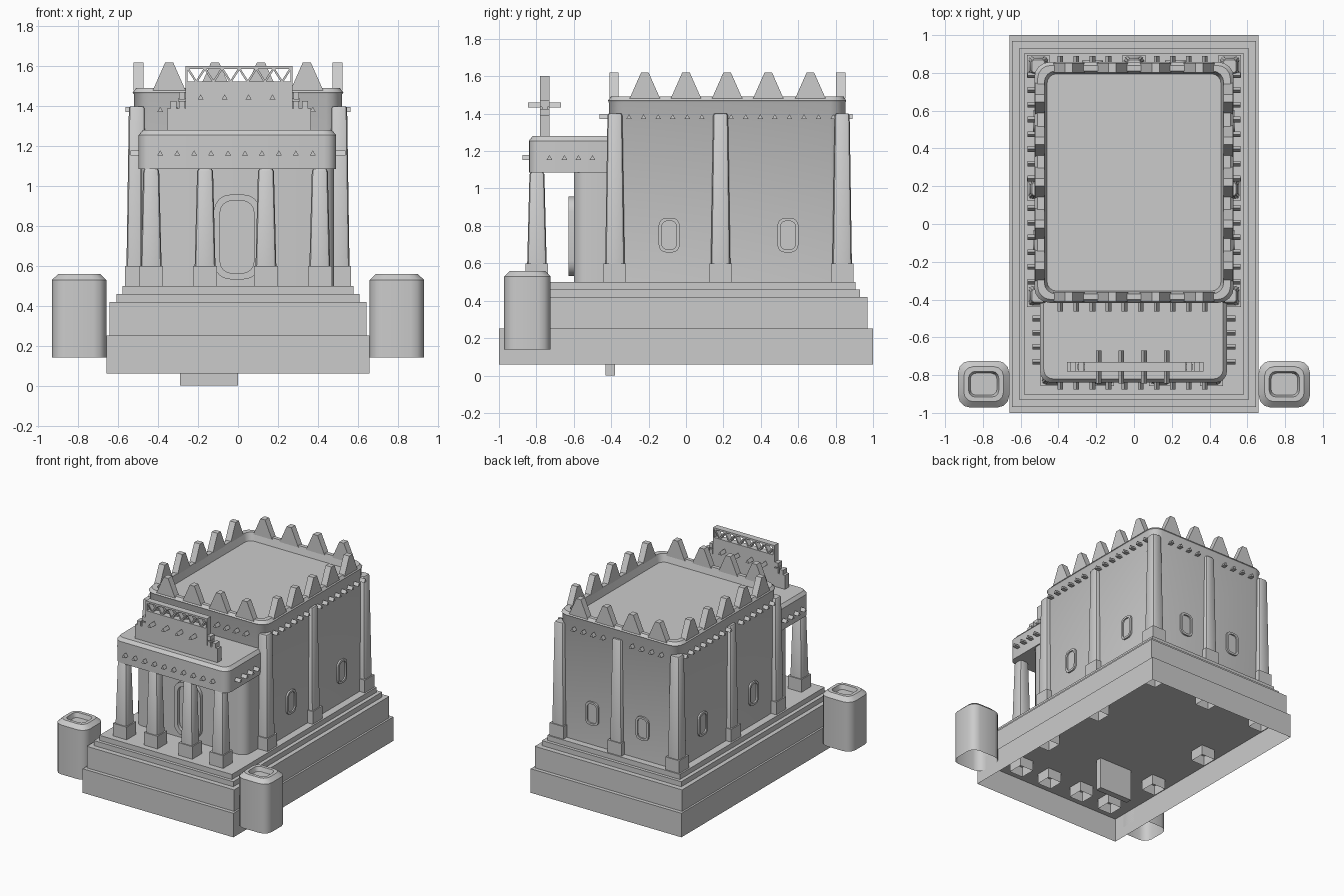
import bpy, bmesh, math
from mathutils import Matrix, Vector

if "Cube" in bpy.data.objects:
    bpy.data.objects.remove(bpy.data.objects["Cube"])


def finish(name, bm, smooth=False):
    bmesh.ops.recalc_face_normals(bm, faces=bm.faces)
    me = bpy.data.meshes.new(name)
    bm.to_mesh(me)
    bm.free()
    ob = bpy.data.objects.new(name, me)
    bpy.context.collection.objects.link(ob)
    if smooth:
        bpy.ops.object.select_all(action='DESELECT')
        ob.select_set(True)
        bpy.context.view_layer.objects.active = ob
        bpy.ops.object.shade_smooth_by_angle(angle=math.radians(35))
    return ob


def rounded(hx, hy, r, n=4):
    if r == 0:
        return [(hx, hy), (-hx, hy), (-hx, -hy), (hx, -hy)]
    pts = []
    for k, (sx, sy) in enumerate([(1, 1), (-1, 1), (-1, -1), (1, -1)]):
        for i in range(n + 1):
            a = math.pi / 2 * (k + i / n)
            pts.append((sx * (hx - r) + r * math.cos(a), sy * (hy - r) + r * math.sin(a)))
    return pts


def loft(name, rings, places, bottom=False, smooth=True, n=4):
    """Stack rounded rectangles (half x, half y, radius, z), capped on top, at each matrix."""
    bm = bmesh.new()
    for m in places:
        loops = [[bm.verts.new(m @ Vector((x, y, z))) for x, y in rounded(hx, hy, r, n)]
                 for hx, hy, r, z in rings]
        for a, b in zip(loops, loops[1:]):
            for i in range(len(a)):
                j = (i + 1) % len(a)
                bm.faces.new((a[i], a[j], b[j], b[i]))
        bm.faces.new(loops[-1])
        if bottom:
            bm.faces.new(loops[0][::-1])
    return finish(name, bm, smooth)


def prisms(name, items):
    """Items: (x-z profile, depth, location, turn about z)."""
    bm = bmesh.new()
    for prof, depth, loc, ang in items:
        m = Matrix.Translation(loc) @ Matrix.Rotation(ang, 4, 'Z')
        f, b = [[bm.verts.new(m @ Vector((u, s * depth / 2, w))) for u, w in prof] for s in (-1, 1)]
        bm.faces.new(f)
        bm.faces.new(b[::-1])
        for i in range(len(f)):
            j = (i + 1) % len(f)
            bm.faces.new((f[i], b[i], b[j], f[j]))
    return finish(name, bm)


def at(x, y, z=0):
    return Matrix.Translation((x, y, z))


def rect(x0, x1, z0, z1):
    return [(x0, z0), (x1, z0), (x1, z1), (x0, z1)]


Q = math.pi / 2

# Stepped platform, hollow underneath
for name, hx, hy, z0, z1 in [("platform_lower", .66, 1, .06, .25), ("platform_middle", .645, .97, .25, .42),
                             ("platform_step", .61, .93, .42, .46), ("platform_top", .58, .905, .46, .50)]:
    loft(name, [(hx, hy, 0, z0), (hx, hy, 0, z1)], [at(0, 0)], smooth=False)
# Small upright slab under the platform
prisms("under_slab", [(rect(-.29, 0, 0, .28), .05, (0, -.405, 0), 0)])

# Main hall with recessed roof
CY = .22
loft("main_hall", [(.522, .633, .08, .5), (.522, .633, .08, 1.46), (.528, .637, .08, 1.47),
                   (.51, .62, .07, 1.492), (.475, .59, .06, 1.492), (.46, .575, .05, 1.43)], [at(0, CY)])
# Porch room and its overhanging roof block
loft("porch_room", [(.485, .13, .07, .5), (.485, .13, .07, 1.1)], [at(-.003, -.47)])
loft("porch_roof", [(.495, .25, .06, 1.085), (.495, .25, .06, 1.255), (.475, .23, .05, 1.28)],
     [at(-.003, -.59)], bottom=True)

# Pedestals and tapered columns
tall = [(sx * .507, y) for sx in (-1, 1) for y in (-.38, .185, .835)] + [(0, .835)]
short = [(x, -.797) for x in (-.435, -.165, .14, .41)]
loft("pedestals", [(.06, .06, 0, .17), (.06, .06, 0, .6)], [at(*p) for p in tall + short], smooth=False)
for name, spots, top in [("hall_columns", tall, 1.4), ("porch_columns", short, 1.085)]:
    loft(name, [(.052, .052, .02, .6), (.04, .04, .018, top - .01), (.034, .034, .015, top)],
         [at(*p) for p in spots], n=2)


# Window and door frames
def facing(x, y, z, ang):
    return at(x, y, z) @ Matrix.Rotation(ang, 4, 'Z') @ Matrix.Rotation(Q, 4, 'X')


def frame(name, hx, hy, w, d, r, places):
    loft(name, [(hx, hy, r, 0), (hx, hy, r, d), (hx - w, hy - w, r * .75, d), (hx - w, hy - w, r * .75, .003)], places)


wins = [facing(s * .521, y, .75, s * Q) for s in (-1, 1) for y in (-.09, .545)]
wins += [facing(x, .852, .75, math.pi) for x in (-.22, .22)]
frame("windows", .056, .092, .016, .014, .04, wins)
frame("door", .115, .212, .03, .03, .08, [facing(-.005, -.599, .745, 0)])

# Pointed merlons around the roof
merlon = [(-.082, 0), (.082, 0), (.02, .14), (-.02, .14)]
items = [(merlon, .05, (x, y, 1.48), 0) for x in (-.345, -.115, .115, .345) for y in (-.385, .827)]
items += [(merlon, .05, (s * .498, y, 1.48), Q) for s in (-1, 1) for y in (-.22, 0, .22, .44, .665)]
prisms("merlons", items)

# Triangular pegs in the friezes
peg = [(-.015, -.012), (.015, -.012), (0, .014)]
pegs = []
for i in range(10):
    x = -.39 + i * .085
    pegs += [(peg, .08, (x, -.835, 1.165), 0), (peg, .08, (x, -.422, 1.383), 0)]
    if abs(x) > .06:
        pegs.append((peg, .08, (x, .85, 1.383), 0))
for s in (-1, 1):
    pegs += [(peg, .08, (s * .498, y, 1.165), Q) for y in (-.73, -.65, -.575, -.5)]
    pegs += [(peg, .08, (s * .525, -.305 + i * .078, 1.383), Q) for i in range(15) if i != 6]
# Pegs through the porch parapet
pegs += [(peg, .175, (x, -.757, 1.446), 0) for x in (-.187, -.067, .053, .173)]
prisms("pegs", pegs)

# Stepped porch parapet with zigzag lattice on top
c = (0, -.755, 0)
parts = [(rect(-.355, .367, 1.27, 1.39), .05, c, 0), (rect(-.262, .274, 1.39, 1.525), .05, c, 0)]
for s in (-1, 1):
    for u, z in [(.286, 1.41), (.286, 1.455), (.329, 1.41)]:
        x = .006 + s * u
        parts.append((rect(x - .015, x + .015, z - .02, z + .016), .05, c, 0))
    parts.append((rect(.006 + s * .286 - .02, .006 + s * .286 + .02, 1.425, 1.44), .03, c, 0))
prisms("porch_parapet", parts)
bars = [(rect(-.262, .274, 1.588, 1.602), .05, c, 0), (rect(-.262, -.252, 1.52, 1.59), .05, c, 0),
        (rect(.264, .274, 1.52, 1.59), .05, c, 0)]
step, w = .516 / 12, .006
for i in range(12):
    a = -.252 + i * step
    z0, z1 = (1.522, 1.59) if i % 2 else (1.59, 1.522)
    bars.append(([(a - w, z0), (a + w, z0), (a + step + w, z1), (a + step - w, z1)], .04, c, 0))
prisms("parapet_lattice", bars)

# Two freestanding basins
loft("basins", [(.136, .124, .065, .14), (.136, .124, .065, .53), (.105, .093, .05, .56),
                (.08, .068, .035, .56), (.07, .058, .03, .525)], [at(s * .796, -.848) for s in (-1, 1)], n=3)
